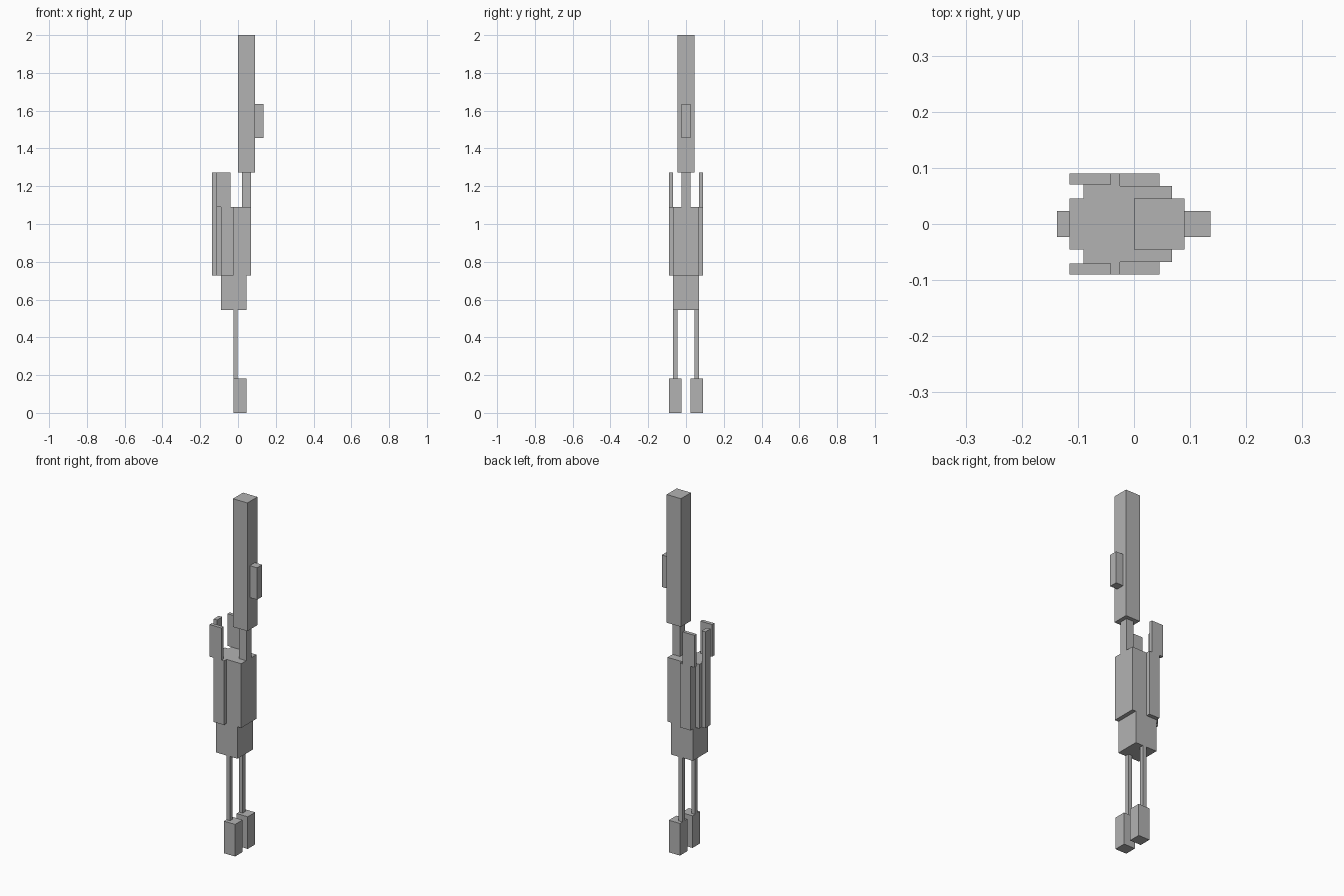
import bpy
import bmesh

if "Cube" in bpy.data.objects:
    bpy.data.objects.remove(bpy.data.objects["Cube"])

grey = bpy.data.materials.new("plain grey")
grey.diffuse_color = (0.45, 0.45, 0.45, 1)
grey.use_nodes = True
grey.node_tree.nodes["Principled BSDF"].inputs["Base Color"].default_value = grey.diffuse_color


def box(name, x, y, z):
    """Box spanning the given (low, high) ranges."""
    bm = bmesh.new()
    bmesh.ops.create_cube(bm, size=1)
    for v in bm.verts:
        for i, (lo, hi) in enumerate((x, y, z)):
            v.co[i] = hi if v.co[i] > 0 else lo
    mesh = bpy.data.meshes.new(name)
    bm.to_mesh(mesh)
    bm.free()
    mesh.materials.append(grey)
    ob = bpy.data.objects.new(name, mesh)
    bpy.context.collection.objects.link(ob)


def pair(name, x, y, z):
    """Matching boxes on both sides of the body."""
    box("left_" + name, x, y, z)
    box("right_" + name, x, (-y[1], -y[0]), z)


# Head, beak and neck
box("head", (0, 0.09), (-0.045, 0.045), (1.273, 2.0))
box("beak", (0.09, 0.136), (-0.023, 0.023), (1.455, 1.636))
box("neck", (0.022, 0.068), (-0.023, 0.023), (1.091, 1.273))

# Body, belly and tail
box("body", (-0.09, 0.068), (-0.068, 0.068), (0.727, 1.091))
box("belly", (-0.09, 0.045), (-0.068, 0.068), (0.546, 0.727))
box("rump", (-0.115, -0.09), (-0.045, 0.045), (0.727, 1.091))
box("tail", (-0.137, -0.115), (-0.023, 0.023), (0.727, 1.273))

# Wings
pair("wing", (-0.09, -0.025), (0.068, 0.09), (0.727, 1.091))
pair("wing_tip", (-0.115, -0.041), (0.07, 0.09), (1.091, 1.273))

# Legs and feet
pair("leg", (-0.025, -0.002), (0.045, 0.068), (0.182, 0.546))
pair("foot", (-0.025, 0.045), (0.023, 0.09), (0, 0.182))
